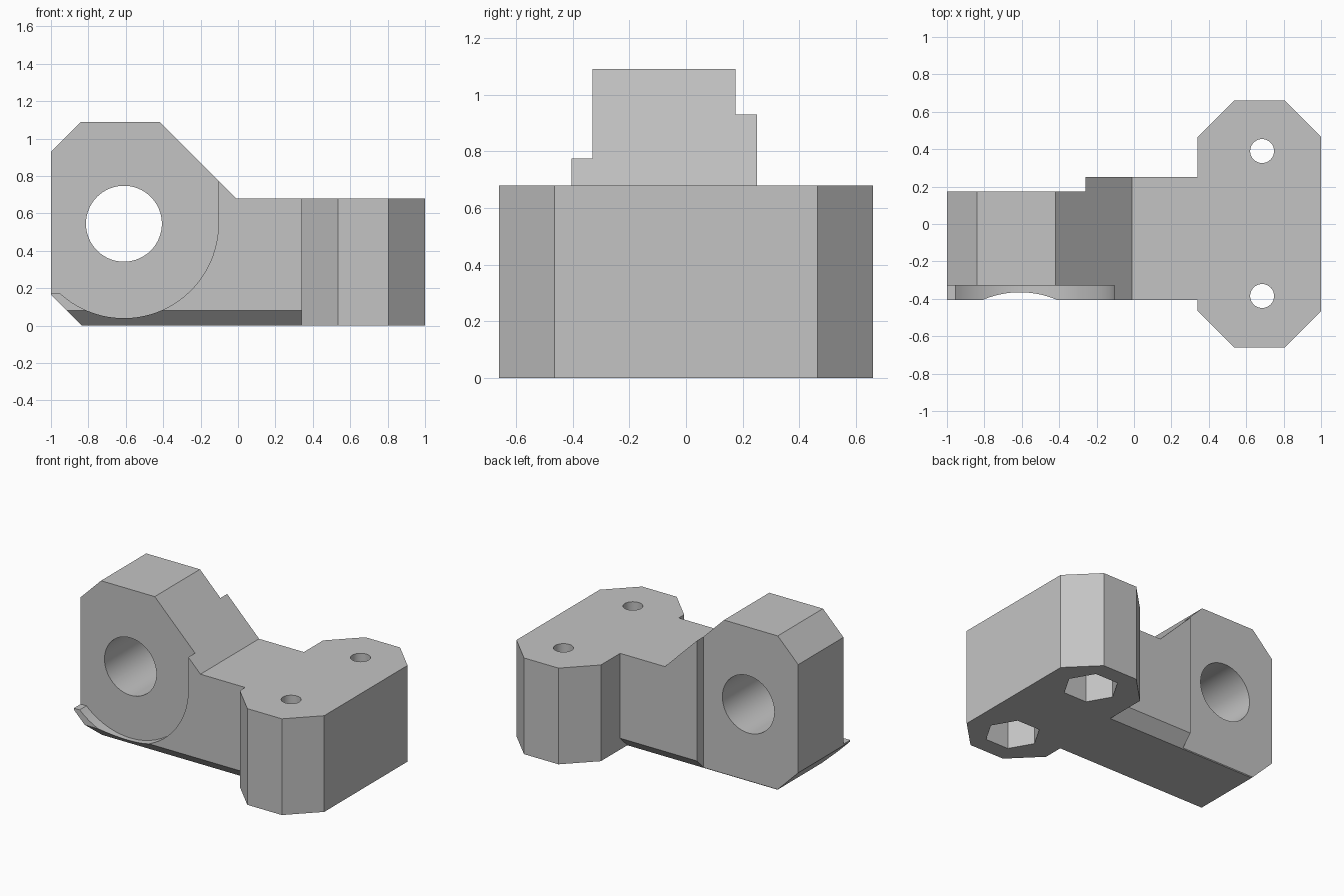
import bpy
import bmesh
from math import cos, sin, radians
from mathutils import Vector

if "Cube" in bpy.data.objects:
    bpy.data.objects.remove(bpy.data.objects["Cube"], do_unlink=True)

grey = bpy.data.materials.new("plain grey")
grey.use_nodes = True
colour = (0.55, 0.55, 0.55, 1.0)
grey.diffuse_color = colour
grey.node_tree.nodes["Principled BSDF"].inputs["Base Color"].default_value = colour

# Map profile coordinates (a, b) and depth d to space, by extrusion axis
PLACE = {
    "x": lambda a, b, d: Vector((d, a, b)),
    "y": lambda a, b, d: Vector((a, d, b)),
    "z": lambda a, b, d: Vector((a, b, d)),
}


def prism(name, axis, profile, start, end):
    """Extrude a flat profile along an axis."""
    place = PLACE[axis]
    bm = bmesh.new()
    base = bm.faces.new([bm.verts.new(place(a, b, start)) for a, b in profile])
    moved = bmesh.ops.extrude_face_region(bm, geom=[base])["geom"]
    bmesh.ops.translate(bm, verts=[v for v in moved if isinstance(v, bmesh.types.BMVert)],
                        vec=place(0, 0, end - start))
    bmesh.ops.recalc_face_normals(bm, faces=bm.faces)
    mesh = bpy.data.meshes.new(name)
    bm.to_mesh(mesh)
    bm.free()
    mesh.materials.append(grey)
    obj = bpy.data.objects.new(name, mesh)
    bpy.context.collection.objects.link(obj)
    return obj


def arc(cx, cy, r, first, last, steps):
    angles = [radians(first + (last - first) * i / steps) for i in range(steps + 1)]
    return [(cx + r * cos(t), cy + r * sin(t)) for t in angles]


def ring(cx, cy, r, sides):
    return arc(cx, cy, r, 0, 360, sides)[:-1]


def combine(target, tool, operation="DIFFERENCE"):
    """Apply a boolean and remove the tool."""
    mod = target.modifiers.new(tool.name, "BOOLEAN")
    mod.operation = operation
    mod.solver = "EXACT"
    mod.object = tool
    tool.hide_render = True
    bpy.context.view_layer.objects.active = target
    bpy.ops.object.modifier_apply(modifier=mod.name)
    bpy.data.objects.remove(tool, do_unlink=True)


HEIGHT = 0.68
FRONT, BACK = -0.405, 0.25
BORE_X, BORE_Z = -0.61, 0.545

# Arm with the raised bearing end
arm = prism("bearing_bracket", "y", [
    (-1, 0.165), (-1, 0.93), (-0.84, 1.09), (-0.42, 1.09), (-0.01, HEIGHT),
    (0.6, HEIGHT), (0.6, 0), (-0.835, 0)], FRONT, BACK)

# Bevels along both lower edges
for name, edge, side in (("front_bevel", FRONT, -1), ("back_bevel", BACK, 1)):
    out, inner = edge + side * 0.1, edge - side * 0.18
    combine(arm, prism(name, "x", [(out, 0.18), (inner, -0.1), (out, -0.1)], -1.2, 0.8))

# Round-bottomed recess on the front, square step on the back
front_recess = ([(-1.2, 0.175)] + arc(BORE_X, BORE_Z, 0.505, 227, 360, 40)
                + [(-0.105, 1.3), (-1.2, 1.3)])
combine(arm, prism("front_recess", "y", front_recess, -0.6, -0.33))
combine(arm, prism("back_step", "y", [(-1.2, -0.2), (-0.26, -0.2), (-0.26, 1.3), (-1.2, 1.3)],
                   0.175, 0.4))

# Bearing bore
combine(arm, prism("bore", "y", ring(BORE_X, BORE_Z, 0.203, 64), -0.6, 0.5))

# Mounting block with clipped corners
half = [(0.34, 0.465), (0.535, 0.66), (0.805, 0.66), (1, 0.465)]
outline = half + [(x, -y) for x, y in reversed(half)]
combine(arm, prism("mounting_block", "z", outline, 0, HEIGHT), "UNION")

# Bolt holes with hexagonal nut pockets underneath
for y in (-0.385, 0.39):
    combine(arm, prism("bolt_hole", "z", ring(0.685, y, 0.064, 40), -0.2, 0.9))
    combine(arm, prism("nut_pocket", "z", ring(0.685, y, 0.18, 6), -0.2, 0.35))

bpy.ops.object.select_all(action="DESELECT")
arm.select_set(True)
bpy.context.view_layer.objects.active = arm
bpy.ops.object.shade_smooth_by_angle(angle=radians(25))
